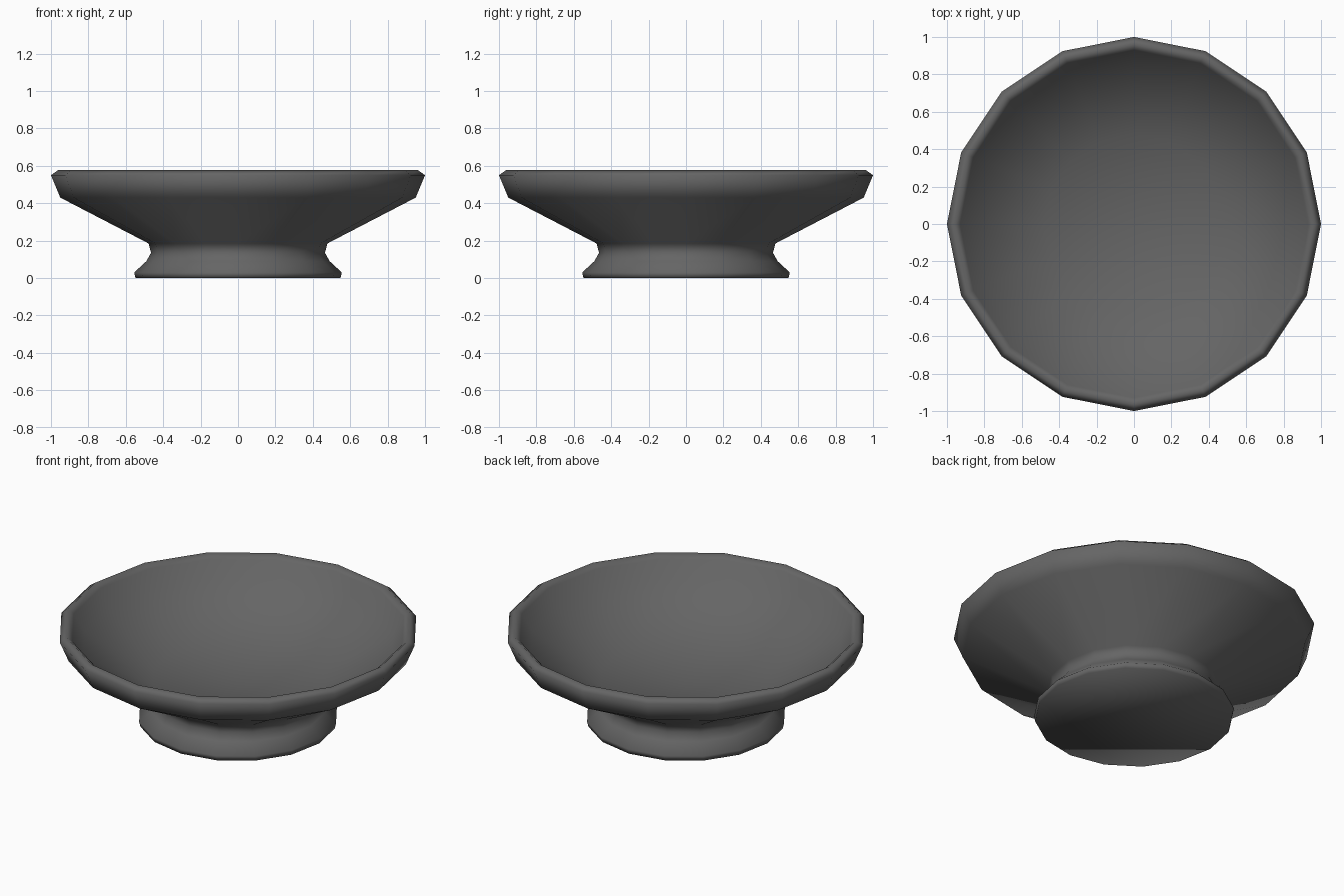
import bpy
import bmesh
from math import cos, sin, tau

cube = bpy.data.objects.get("Cube")
if cube:
    bpy.data.objects.remove(cube, do_unlink=True)

SIDES = 16

# Dark grey stoneware
grey = bpy.data.materials.new("dark grey")
grey.use_nodes = True
colour = (0.13, 0.13, 0.13, 1)
grey.diffuse_color = colour
grey.node_tree.nodes["Principled BSDF"].inputs["Base Color"].default_value = colour

# Radius and height: foot, waist, outer wall, rim, inner wall
profile = [(0.548, 0), (0.555, 0.03), (0.49, 0.09), (0.465, 0.135), (0.478, 0.185),
           (0.95, 0.43), (1.0, 0.55), (0.962, 0.577), (0.93, 0.55),
           (0.87, 0.45), (0.48, 0.25)]

bm = bmesh.new()
rings = [[bm.verts.new((r * cos(tau * i / SIDES), r * sin(tau * i / SIDES), z))
          for i in range(SIDES)] for r, z in profile]
for low, high in zip(rings, rings[1:]):
    for i in range(SIDES):
        j = (i + 1) % SIDES
        bm.faces.new((low[i], low[j], high[j], high[i]))

# Flat underside and shallow bowl floor
bm.faces.new(rings[0][::-1])
centre = bm.verts.new((0, 0, 0.21))
for i in range(SIDES):
    bm.faces.new((rings[-1][i], rings[-1][(i + 1) % SIDES], centre))

for face in bm.faces:
    face.smooth = True
mesh = bpy.data.meshes.new("footed_bowl")
bm.to_mesh(mesh)
bm.free()
mesh.materials.append(grey)
bowl = bpy.data.objects.new("footed_bowl", mesh)
bpy.context.collection.objects.link(bowl)
